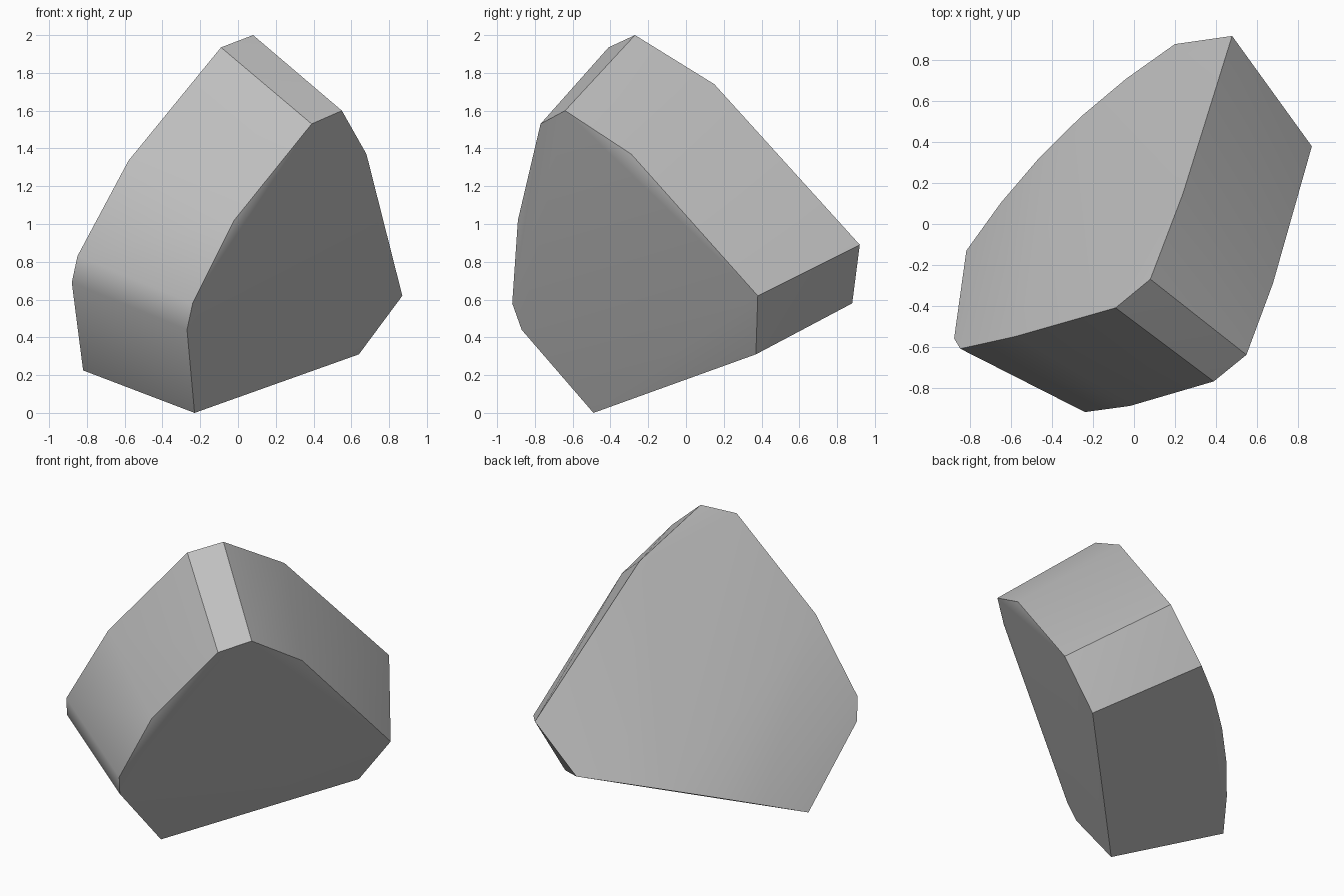
import bpy
import bmesh
import math
from mathutils import Vector

cube = bpy.data.objects.get("Cube")
if cube:
    bpy.data.objects.remove(cube, do_unlink=True)

# Grey stone material
stone = bpy.data.materials.new("stone_grey")
stone.use_nodes = True
grey = (0.52, 0.52, 0.52, 1.0)
stone.diffuse_color = grey
stone.node_tree.nodes["Principled BSDF"].inputs["Base Color"].default_value = grey

# Rim of the flat front face, from the lowest corner round to the left and over the top
front_rim = [
    (-0.23, -0.49, 0.0), (0.64, 0.37, 0.31), (0.87, 0.38, 0.62),
    (0.68, -0.29, 1.37), (0.55, -0.64, 1.60), (0.39, -0.77, 1.53),
    (-0.02, -0.89, 1.02), (-0.24, -0.92, 0.58), (-0.27, -0.87, 0.44),
]

# Matching rim of the domed back face
back_rim = [
    (-0.82, -0.13, 0.225), (0.20, 0.88, 0.58), (0.48, 0.92, 0.89),
    (0.24, 0.15, 1.74), (0.08, -0.27, 2.0), (-0.09, -0.41, 1.935),
    (-0.58, -0.55, 1.335), (-0.85, -0.61, 0.83), (-0.88, -0.56, 0.69),
]


def bowed_edge(start, end, bulge, segments):
    """Points between two corners, pushed out along a shallow arc."""
    start, end, bulge = Vector(start), Vector(end), Vector(bulge)
    for i in range(1, segments):
        t = i / segments
        yield start.lerp(end, t) + bulge * (4 * t * (1 - t))


# The lower edge of the back face is bowed outwards
lower_edge = list(bowed_edge(back_rim[0], back_rim[1], (-0.055, 0.05, 0.035), 5))

# Wrap all the corners in one faceted solid
bm = bmesh.new()
for point in front_rim + back_rim + lower_edge:
    bm.verts.new(point)
hull = bmesh.ops.convex_hull(bm, input=bm.verts[:])
spare = {v for v in hull["geom_interior"] + hull["geom_unused"]
         if isinstance(v, bmesh.types.BMVert)}
bmesh.ops.delete(bm, geom=list(spare), context="VERTS")
bmesh.ops.recalc_face_normals(bm, faces=bm.faces[:])

mesh = bpy.data.meshes.new("boulder")
bm.to_mesh(mesh)
bm.free()
mesh.materials.append(stone)
boulder = bpy.data.objects.new("boulder", mesh)
bpy.context.collection.objects.link(boulder)

# Soften the shallow edges, keep the steep ones crisp
bpy.ops.object.select_all(action="DESELECT")
boulder.select_set(True)
bpy.context.view_layer.objects.active = boulder
bpy.ops.object.shade_smooth_by_angle(angle=math.radians(30))
